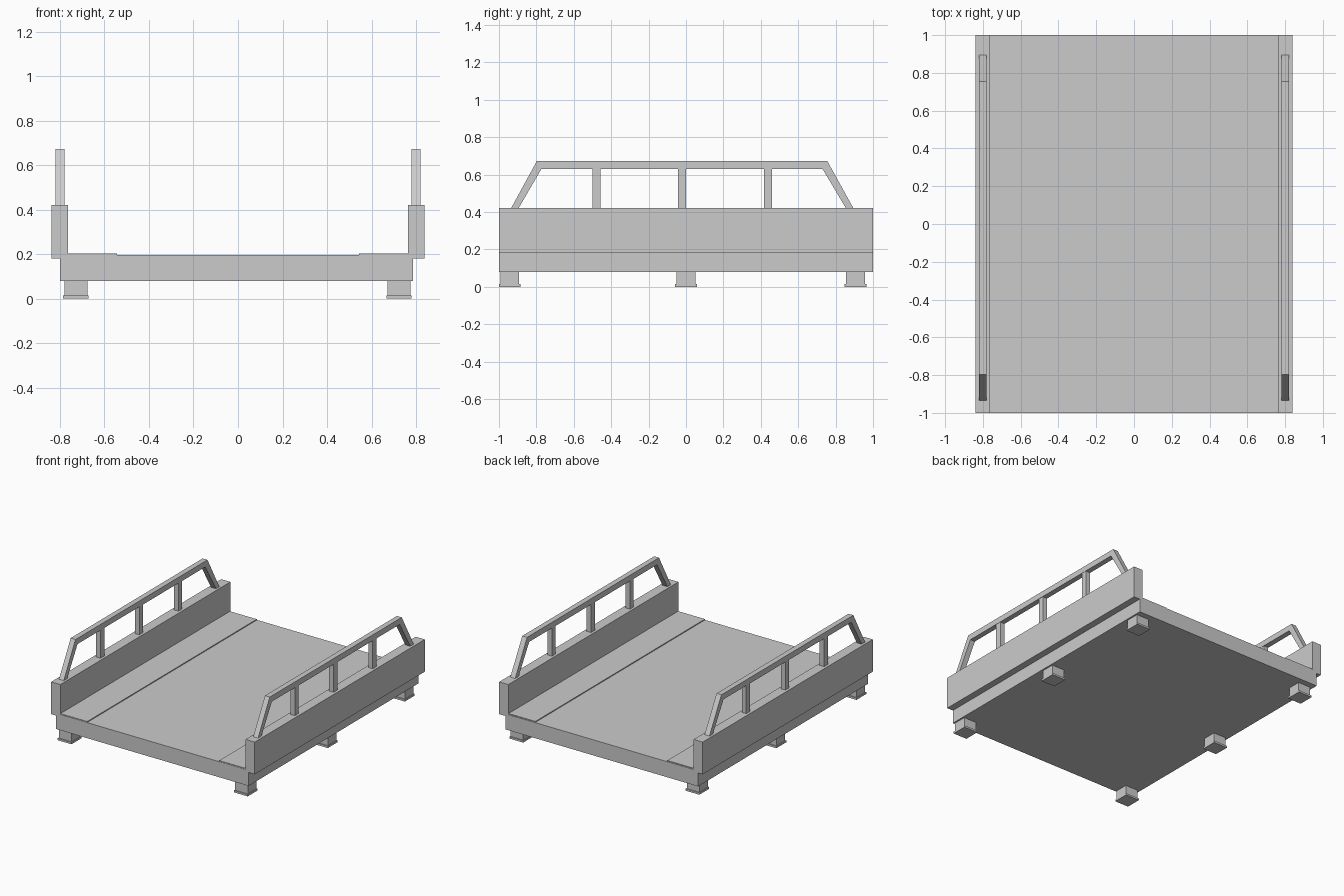
import bpy, bmesh

if "Cube" in bpy.data.objects:
    bpy.data.objects.remove(bpy.data.objects["Cube"])


def box(name, x, y, z):
    """Axis-aligned box from (min, max) ranges."""
    bm = bmesh.new()
    bmesh.ops.create_cube(bm, size=1)
    for v in bm.verts:
        v.co = [r[0] + (c + 0.5) * (r[1] - r[0]) for c, r in zip(v.co, (x, y, z))]
    return finish(name, bm)


def finish(name, bm):
    bmesh.ops.recalc_face_normals(bm, faces=bm.faces)
    mesh = bpy.data.meshes.new(name)
    bm.to_mesh(mesh)
    bm.free()
    ob = bpy.data.objects.new(name, mesh)
    bpy.context.collection.objects.link(ob)
    return ob


def extrude_profile(name, outer, inner, x):
    """Open band between two (y, z) paths, given thickness along x."""
    bm = bmesh.new()
    a = [bm.verts.new((x[0], y, z)) for y, z in outer]
    b = [bm.verts.new((x[0], y, z)) for y, z in inner]
    faces = [bm.faces.new((a[i], a[i + 1], b[i + 1], b[i])) for i in range(len(a) - 1)]
    ext = bmesh.ops.extrude_face_region(bm, geom=faces, use_keep_orig=True)
    for g in ext["geom"]:
        if isinstance(g, bmesh.types.BMVert):
            g.co.x = x[1]
    return finish(name, bm)


# Bridge deck slab
box("deck", (-0.80, 0.787), (-1, 1), (0.08, 0.196))

outer = [(-0.935, 0.42), (-0.797, 0.673), (0.755, 0.673), (0.895, 0.42)]
inner = [(-0.895, 0.42), (-0.773, 0.63), (0.73, 0.63), (0.855, 0.42)]

for side, s in (("left", -1), ("right", 1)):
    def span(lo, hi):
        return tuple(sorted((s * lo, s * hi)))

    # Thin walkway strip, parapet wall and handrail
    box(side + "_walkway", span(0.543, 0.768), (-0.998, 0.996), (0.19, 0.203))
    box(side + "_parapet", span(0.763, 0.838), (-1, 1), (0.18, 0.42))
    extrude_profile(side + "_handrail", outer, inner, span(0.78, 0.82))

    # Rail posts
    for y in (-0.478, -0.022, 0.438):
        box(side + "_rail_post", span(0.782, 0.818), (y - 0.022, y + 0.022), (0.415, 0.635))

    # Support feet with base plates
    cx = -0.728 if s < 0 else 0.723
    for y in (-0.942, 0.0, 0.906):
        box(side + "_foot", (cx - 0.052, cx + 0.052), (y - 0.05, y + 0.05), (0.01, 0.085))
        box(side + "_foot_plate", (cx - 0.057, cx + 0.057), (y - 0.058, y + 0.058), (0, 0.014))
